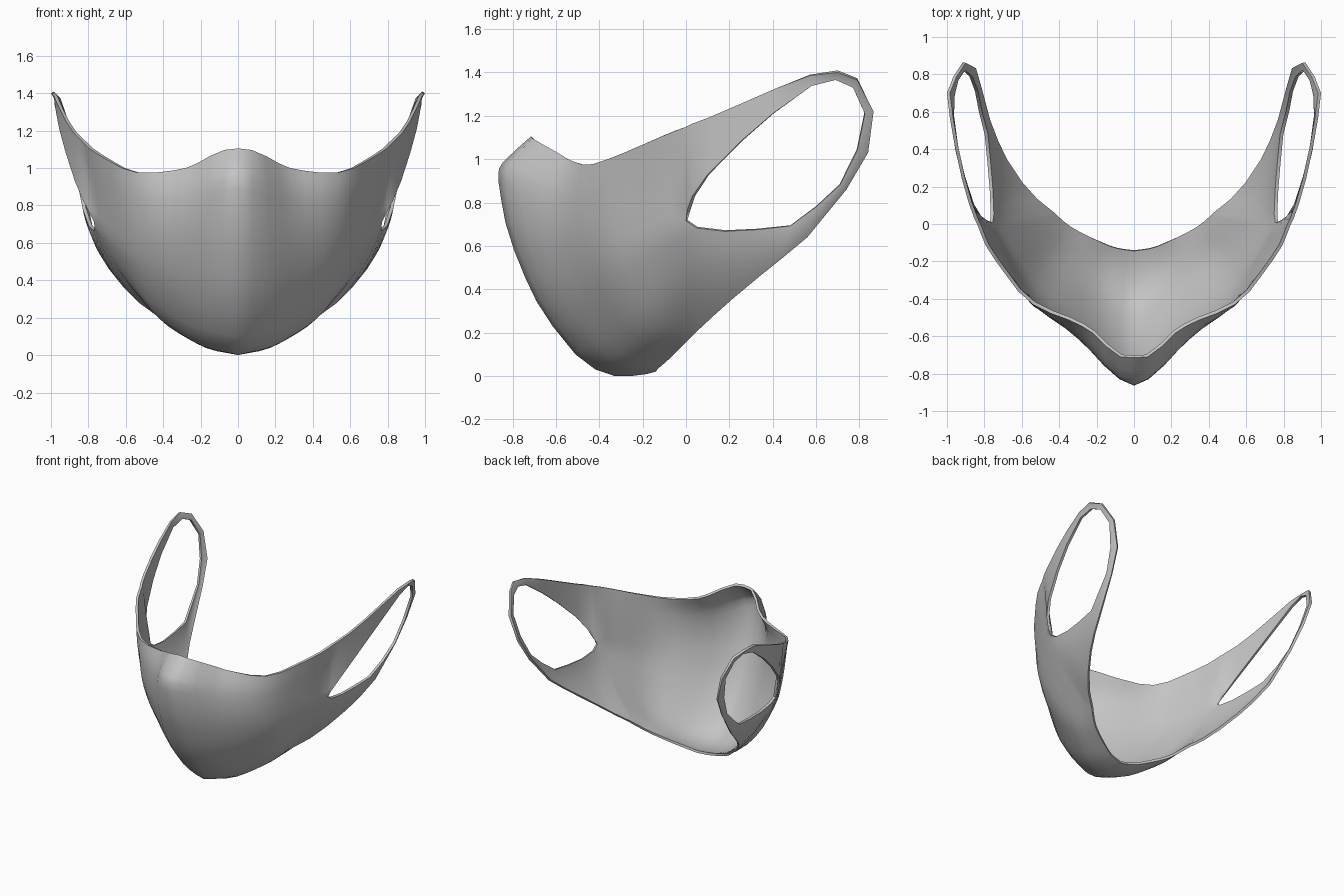
import bpy, bmesh, math
from mathutils import Vector

cube = bpy.data.objects.get("Cube")
if cube:
    bpy.data.objects.remove(cube)

COLUMNS = 12     # faces from the nose line to the front of the ear opening
RINGS = 8        # faces between the outer rim and the ear opening
THICKNESS = 0.018


def curve(points, count):
    """Smooth open curve through the points, sampled evenly into count steps."""
    pts = [Vector(p) for p in points]
    last = len(pts) - 1
    pts = [pts[0]] + pts + [pts[-1]]
    result = []
    for k in range(count + 1):
        i = min(k * last // count, last - 1)
        t = k * last / count - i
        a, b, c, d = pts[i:i + 4]
        result.append(0.5 * (2 * b + (c - a) * t
                             + (2 * a - 5 * b + 4 * c - d) * t ** 2
                             + (3 * b - a - 3 * c + d) * t ** 3))
    return result


def ear_point(y, z):
    """Point of the ear opening, on the flared side of the mask."""
    x = 0.59 + 0.07 * y + 0.253 * z
    x += 0.4 * max(0, z - y - 0.73) - 0.2 * max(0, y - 0.65)
    return Vector((x, y, z))


def spoke(outer, inner):
    """Slightly bulging row of points from the outer rim to the ear opening."""
    control = (outer + inner) / 2
    control.x = outer.x + (inner.x - outer.x) * 0.75
    return [outer * (1 - t) ** 2 + control * 2 * t * (1 - t) + inner * t ** 2
            for t in (i / RINGS for i in range(RINGS + 1))]


# Ear loop from below the opening, round the back, to above it:
# rim x, y, z, then y, z of the matching point of the opening
loop = [
    (.44, .06, .215, 0, .715), (.53, .13, .28, .05, .682),
    (.61, .22, .36, .18, .667), (.69, .34, .46, .33, .675),
    (.74, .44, .54, .48, .692), (.785, .56, .64, .6, .78),
    (.83, .74, .86, .71, .88), (.86, .84, 1.03, .79, 1.04),
    (.915, .865, 1.22, .825, 1.21), (.965, .79, 1.365, .77, 1.33),
    (1, .7, 1.4, .69, 1.365), (.985, .57, 1.385, .58, 1.338),
    (.955, .4, 1.32, .4, 1.21), (.92, .24, 1.25, .25, 1.08),
    (.88, .1, 1.19, .1, .93), (.85, .02, 1.16, .03, .83),
    (.835, -.01, 1.145, .005, .765), (.82, -.05, 1.13, 0, .715),
]
# Front panel edges: nose line (y, z), top edge and bottom edge (x, y, z)
nose_line = [(-.715, 1.105), (-.83, 1), (-.865, .945), (-.855, .83),
             (-.82, .66), (-.74, .45), (-.65, .28), (-.49, .08),
             (-.35, .005), (-.22, .003), (-.14, .02)]
# The nose line without its tip, which the cheeks blend into
soft_line = nose_line[:1] + [(-.775, 1.01), (-.81, .92), (-.83, .81)] + nose_line[4:]
top_edge = [(0, -.715, 1.105), (.1, -.7, 1.09), (.2, -.6, 1.035),
            (.28, -.545, 1), (.38, -.5, .983), (.51, -.45, .973),
            (.62, -.36, 1), (.7, -.25, 1.045), (.78, -.14, 1.093),
            (.82, -.05, 1.13)]
bottom_edge = [(0, -.14, .02), (.1, -.125, .037), (.2, -.085, .072),
               (.3, -.04, .115), (.37, 0, .155), (.44, .06, .215)]

spokes = [spoke(Vector(p[:3]), ear_point(*p[3:])) for p in loop]
rows = 2 * RINGS
nose, soft = ([Vector((0, p.x, p.y)) for p in curve(line, rows)]
              for line in (nose_line, soft_line))
side = spokes[-1] + spokes[0][-2::-1]
top = curve(top_edge, COLUMNS)
bottom = curve(bottom_edge, COLUMNS)


def panel_point(i, j):
    """Blend the four edge curves of the front panel, with a slight bulge."""
    u, v = i / COLUMNS, j / rows
    w = 1 - (1 - u) ** 1.25
    centre = soft[j].lerp(nose[j], (1 - u) ** 3)
    across = centre.lerp(side[j], w)
    down = top[i].lerp(bottom[i], v)
    corners = top[0].lerp(top[-1], w).lerp(bottom[0].lerp(bottom[-1], w), v)
    swell = math.sin(math.pi * u) * (1 - u) * math.sin(math.pi * v)
    return across + down - corners + swell * Vector((0.05, -0.05, -0.16 * v * v))


# Left half of the shell: front panel, then ear loop
bm = bmesh.new()
panel = [[panel_point(i, j) for j in range(rows + 1)] for i in range(COLUMNS + 1)]
for strip in (panel, spokes):
    grid = [[bm.verts.new(p) for p in line] for line in strip]
    for a, b in zip(grid, grid[1:]):
        for k in range(len(a) - 1):
            bm.faces.new((a[k], b[k], b[k + 1], a[k + 1]))
bmesh.ops.remove_doubles(bm, verts=bm.verts[:], dist=0.0005)
bmesh.ops.recalc_face_normals(bm, faces=bm.faces[:])
bm.normal_update()
if sum(f.normal.x * f.calc_area() for f in bm.faces) < 0:
    bmesh.ops.reverse_faces(bm, faces=bm.faces[:])
mesh = bpy.data.meshes.new("face_mask")
bm.to_mesh(mesh)
bm.free()

mask = bpy.data.objects.new("face_mask", mesh)
bpy.context.collection.objects.link(mask)

# Grey fabric
fabric = bpy.data.materials.new("grey_fabric")
fabric.use_nodes = True
grey = (0.55, 0.55, 0.55, 1)
fabric.diffuse_color = grey
fabric.node_tree.nodes["Principled BSDF"].inputs["Base Color"].default_value = grey
mesh.materials.append(fabric)

# Mirror, give thickness and smooth
mirror = mask.modifiers.new("mirror", "MIRROR")
mirror.merge_threshold = 0.001
solid = mask.modifiers.new("thickness", "SOLIDIFY")
solid.thickness = THICKNESS
solid.offset = -1
bpy.ops.object.select_all(action="DESELECT")
mask.select_set(True)
bpy.context.view_layer.objects.active = mask
for name in ("mirror", "thickness"):
    bpy.ops.object.modifier_apply(modifier=name)
bpy.ops.object.shade_smooth_by_angle(angle=math.radians(75))
